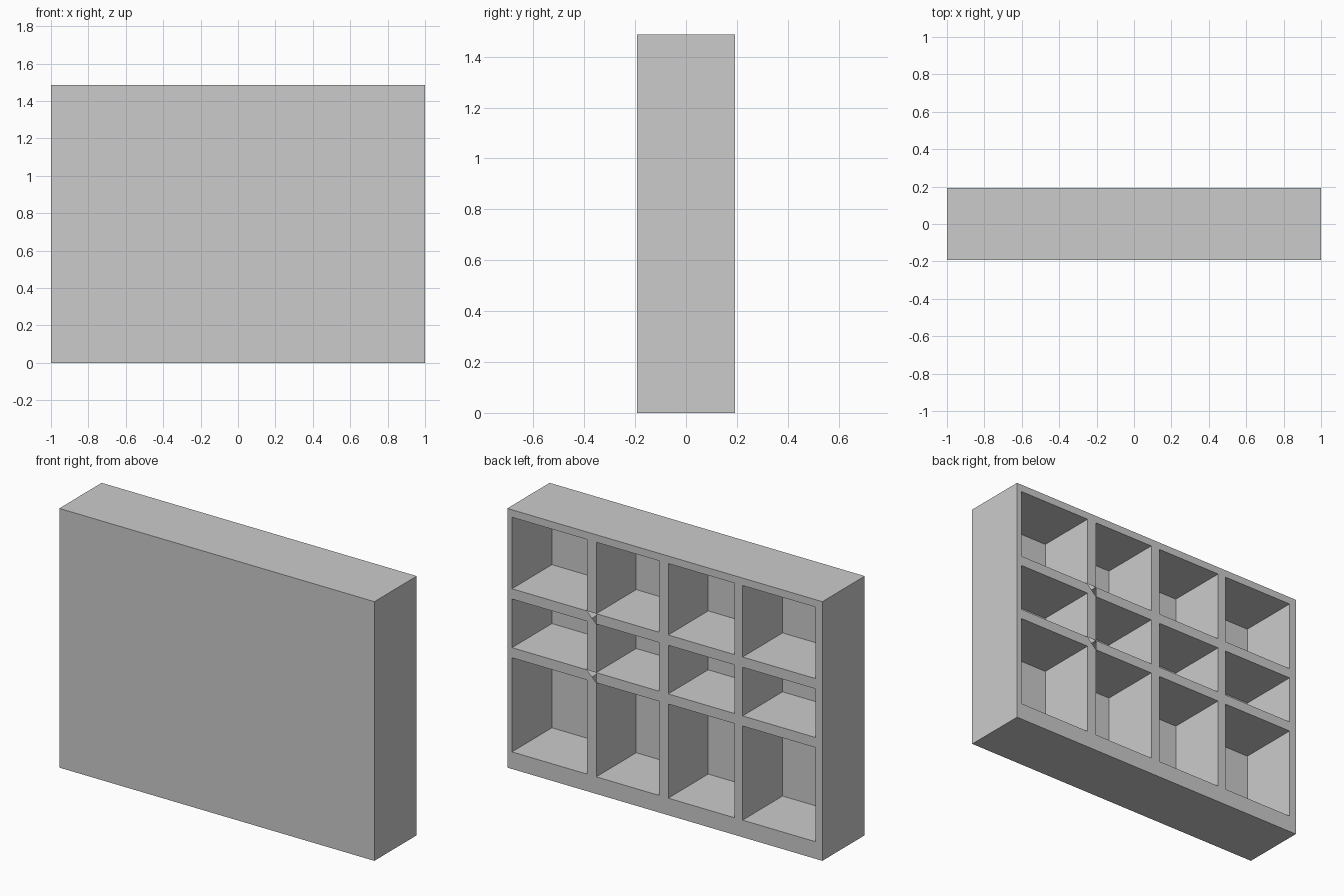
import bpy, bmesh

if "Cube" in bpy.data.objects:
    bpy.data.objects.remove(bpy.data.objects["Cube"])

# Grid lines of the open back: compartments lie between odd/even pairs
XS = [-1, -0.956, -0.494, -0.443, -0.022, 0.037, 0.435, 0.494, 0.97, 1]
ZS = [0, 0.098, 0.638, 0.696, 0.975, 1.034, 1.444, 1.487]
BACK, FRONT, FLOOR = 0.192, -0.192, -0.17

bm = bmesh.new()

# Back frame as a grid of quads, remembering the compartment openings
grid = [[bm.verts.new((x, BACK, z)) for z in ZS] for x in XS]
cells = []
for i in range(len(XS) - 1):
    for k in range(len(ZS) - 1):
        a, b = grid[i][k], grid[i][k + 1]
        c, d = grid[i + 1][k + 1], grid[i + 1][k]
        if i == 6 and k in (2, 4):
            # Notched divider crossings: only half of the quad is closed
            bm.faces.new((a, d, c))
            continue
        face = bm.faces.new((a, b, c, d))
        if i % 2 and k % 2:
            cells.append(face)

# Outer sides and closed front
rim = [e for e in bm.edges if len(e.link_faces) == 1
       and any(all(abs(v.co[ax] - lim) < 1e-5 for v in e.verts)
               for ax, lim in ((0, XS[0]), (0, XS[-1]), (2, ZS[0]), (2, ZS[-1])))]
shell = bmesh.ops.extrude_edge_only(bm, edges=rim)["geom"]
for v in (g for g in shell if isinstance(g, bmesh.types.BMVert)):
    v.co.y = FRONT
front_edges = [g for g in shell if isinstance(g, bmesh.types.BMEdge)
               and all(v.co.y == v.co.y and v.co.y < 0 for v in g.verts)]
bmesh.ops.contextual_create(bm, geom=front_edges)

# Push the compartments in from the back
pockets = bmesh.ops.extrude_discrete_faces(bm, faces=cells)["faces"]
for face in pockets:
    for v in face.verts:
        v.co.y = FLOOR

bmesh.ops.recalc_face_normals(bm, faces=bm.faces)
# Merge the flat strips into clean large faces
bmesh.ops.dissolve_limit(bm, angle_limit=0.01, verts=bm.verts, edges=[
    e for e in bm.edges if all(v.co.y < BACK - 1e-4 for v in e.verts)
    or any(v.co.y < BACK - 1e-4 for v in e.verts)])

mesh = bpy.data.meshes.new("compartment_shelf")
bm.to_mesh(mesh)
bm.free()
shelf = bpy.data.objects.new("compartment_shelf", mesh)
bpy.context.collection.objects.link(shelf)
